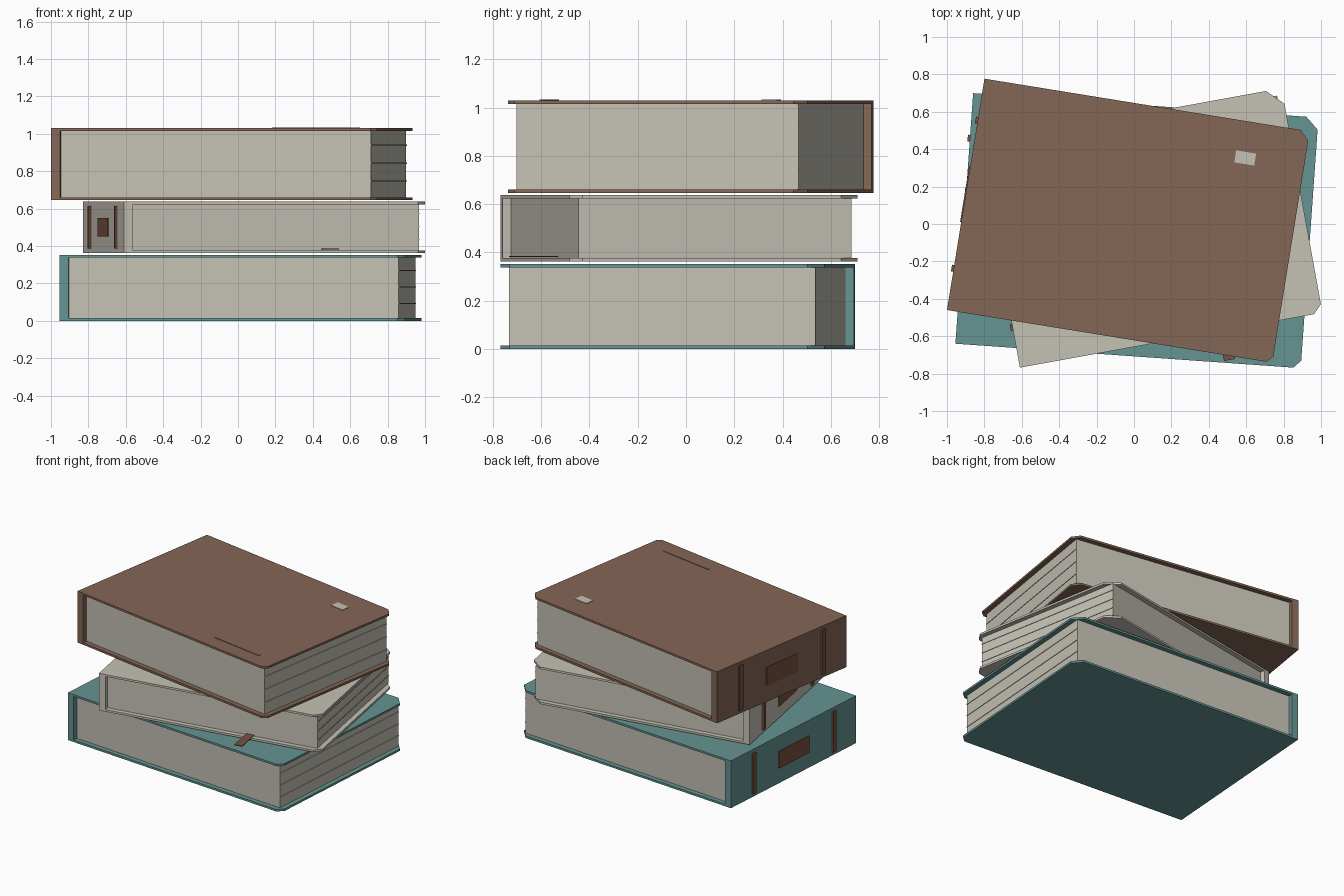
import bpy
import bmesh
from math import radians
from mathutils import Matrix

if "Cube" in bpy.data.objects:
    bpy.data.objects.remove(bpy.data.objects["Cube"], do_unlink=True)


def material(name, rgb):
    mat = bpy.data.materials.new(name)
    mat.use_nodes = True
    color = (*rgb, 1.0)
    mat.diffuse_color = color
    mat.node_tree.nodes["Principled BSDF"].inputs["Base Color"].default_value = color
    return mat


teal = material("teal cover", (0.13, 0.296, 0.287))
brown = material("brown cover", (0.231, 0.136, 0.093))
cream = material("cream paper", (0.558, 0.533, 0.462))
accent = material("dark brown trim", (0.185, 0.084, 0.054))


def prism(name, outline, z0, z1, mat, place):
    """Extrude a flat outline from z0 to z1, then place it in the stack."""
    bm = bmesh.new()
    face = bm.faces.new([bm.verts.new((x, y, z0)) for x, y in outline])
    grown = bmesh.ops.extrude_face_region(bm, geom=[face])["geom"]
    top = [v for v in grown if isinstance(v, bmesh.types.BMVert)]
    bmesh.ops.translate(bm, verts=top, vec=(0, 0, z1 - z0))
    bmesh.ops.recalc_face_normals(bm, faces=bm.faces)
    mesh = bpy.data.meshes.new(name)
    bm.to_mesh(mesh)
    bm.free()
    mesh.materials.append(mat)
    obj = bpy.data.objects.new(name, mesh)
    obj.matrix_world = place
    bpy.context.collection.objects.link(obj)
    return obj


def box(name, x0, x1, y0, y1, z0, z1, mat, place):
    return prism(name, [(x0, y0), (x1, y0), (x1, y1), (x0, y1)], z0, z1, mat, place)


BOARD = 0.015    # cover thickness
SPINE = 0.05     # spine thickness
INSET = 0.035    # page block margin


def book(name, corner, angle, width, length, height, front_cut, back_cut, mat):
    """Book with its spine's front bottom corner at the local origin."""
    place = Matrix.Translation(corner) @ Matrix.Rotation(radians(angle), 4, "Z")

    # Cover boards, with clipped corners away from the spine
    board = [(0, 0), (width - front_cut, 0), (width, front_cut),
             (width, length - back_cut), (width - back_cut, length), (0, length)]
    prism(name + "_bottom_cover", board, 0, BOARD, mat, place)
    prism(name + "_top_cover", board, height - BOARD, height, mat, place)

    # Spine and page block
    box(name + "_spine", 0, SPINE, 0, length, BOARD, height - BOARD, mat, place)
    edge = width - INSET
    box(name + "_pages", SPINE, edge, INSET, length - INSET,
        BOARD, height - BOARD, cream, place)

    # Raised page lines along the fore edge
    for i in (1, 2, 3):
        z = height * i / 4 + 0.005
        box(f"{name}_page_line_{i}", edge - 0.002, edge + 0.004, INSET, length - INSET,
            z - 0.003, z + 0.003, cream, place)

    # Spine bands and label
    for side, part in (("front", 0.18), ("back", 0.82)):
        y = length * part
        box(f"{name}_{side}_band", -0.012, 0.005, y - 0.018, y + 0.018,
            0.025, height - 0.025, accent, place)
    box(name + "_label", -0.006, 0.003, length * 0.38, length * 0.62,
        height * 0.32, height * 0.68, accent, place)
    return place


book("bottom_book", (-0.955, -0.64, 0), -4.05, 1.851, 1.343, 0.353, 0.04, 0.065, teal)
middle = book("middle_book", (-0.61, -0.768, 0.362), 10.3, 1.644, 1.22, 0.276,
              0.046, 0.085, cream)
top = book("top_book", (-1, -0.46, 0.646), -9.2, 1.762, 1.253, 0.384, 0.032, 0.05, brown)

# Bookmark ribbon sticking out of the middle book
box("bookmark", 1.08, 1.14, -0.16, 0.04, 0.019, 0.024, accent, middle)

# Sticker and raised bar on the top cover
box("sticker", 1.39, 1.498, 1.025, 1.09, 0.383, 0.388, cream, top)
box("raised_bar", 1.18, 1.60, 0.11, 0.125, 0.383, 0.388, brown, top)
